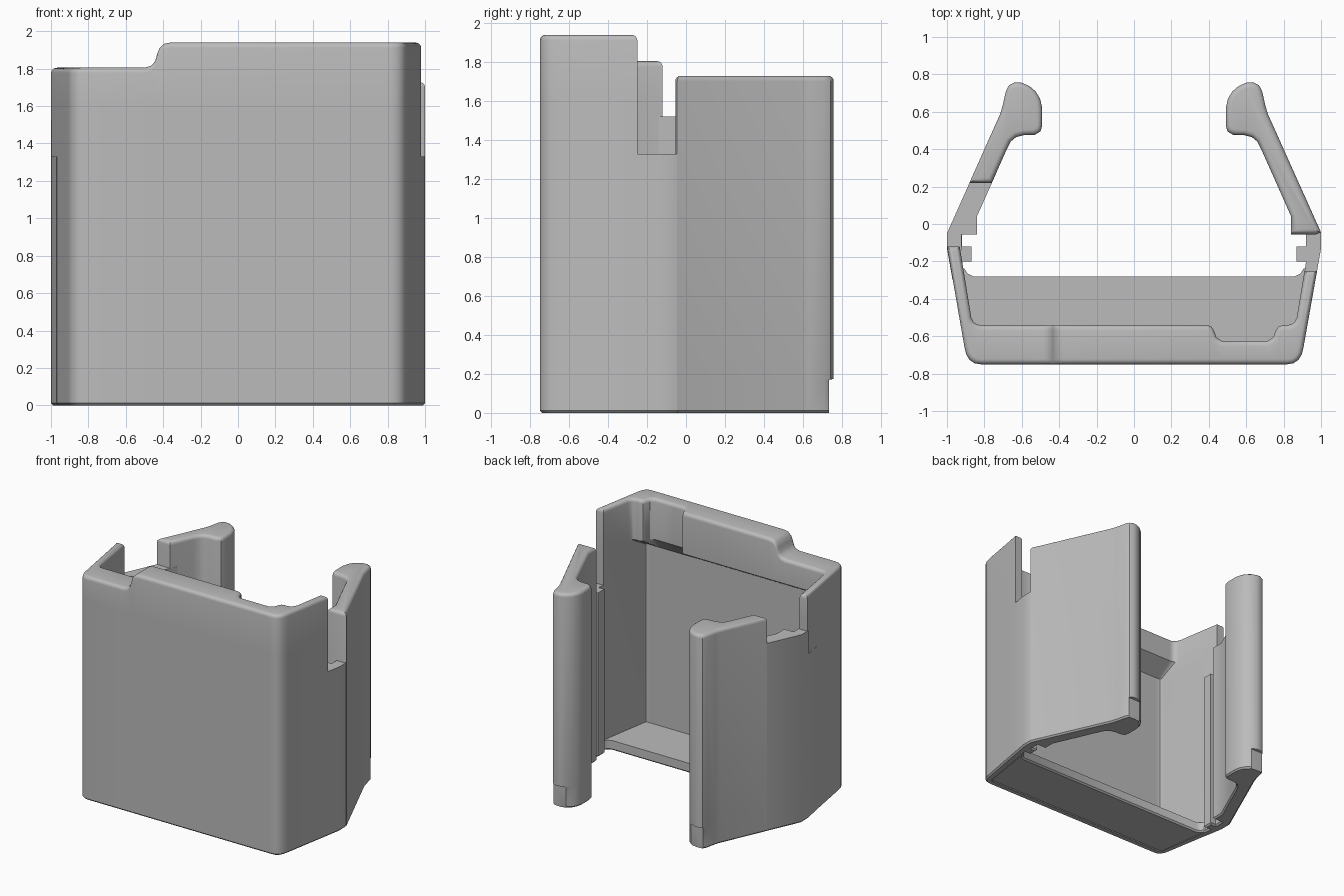
import bpy, bmesh, math
from mathutils import Vector

cube = bpy.data.objects.get("Cube")
if cube:
    bpy.data.objects.remove(cube, do_unlink=True)

grey = bpy.data.materials.new("plain grey")
grey.use_nodes = True
grey.diffuse_color = (0.5, 0.5, 0.5, 1)
grey.node_tree.nodes["Principled BSDF"].inputs["Base Color"].default_value = (0.5, 0.5, 0.5, 1)

ROUND = 0.028    # radius of the rounded top edges
CHAMFER = 0.012  # bevel round the underside


def inset(points, amount):
    """Move a closed outline inwards with mitred corners."""
    n = len(points)
    pts = [Vector(p) for p in points]
    area = sum(pts[i - 1].x * pts[i].y - pts[i].x * pts[i - 1].y for i in range(n))
    sign = 1 if area > 0 else -1
    result = []
    for i in range(n):
        a = (pts[i] - pts[i - 1]).normalized()
        b = (pts[(i + 1) % n] - pts[i]).normalized()
        na = Vector((-a.y, a.x)) * sign
        nb = Vector((-b.y, b.x)) * sign
        result.append(pts[i] + (na + nb) / max(1 + na.dot(nb), 0.5) * amount)
    return result


def round_steps():
    """Inset and depth below the top for each ring of a rounded edge."""
    for k in range(5):
        a = math.radians(22.5 * k)
        yield ROUND * (1 - math.cos(a)), ROUND * (1 - math.sin(a))


def loft(name, rings, strip=False):
    """Skin rings of 3D points; cap with one face or with a strip of quads."""
    bm = bmesh.new()
    loops = [[bm.verts.new(p) for p in ring] for ring in rings]
    n = len(loops[0])
    for low, high in zip(loops, loops[1:]):
        for i in range(n):
            j = (i + 1) % n
            bm.faces.new((low[i], low[j], high[j], high[i]))
    for cap in (loops[0], loops[-1]):
        if strip:
            for i in range(n // 2 - 1):
                bm.faces.new((cap[i], cap[i + 1], cap[n - 2 - i], cap[n - 1 - i]))
        else:
            bm.faces.new(cap)
    bmesh.ops.recalc_face_normals(bm, faces=bm.faces[:])
    mesh = bpy.data.meshes.new(name)
    bm.to_mesh(mesh)
    bm.free()
    mesh.materials.append(grey)
    obj = bpy.data.objects.new(name, mesh)
    bpy.context.collection.objects.link(obj)
    bpy.ops.object.select_all(action='DESELECT')
    obj.select_set(True)
    bpy.context.view_layer.objects.active = obj
    bpy.ops.object.shade_smooth_by_angle(angle=math.radians(35))
    return obj


def prism(name, outline, top, side=1, rounded=False, step=None):
    """Upright prism; step = (height, y limit) trims its foot at the back."""
    pts = [(x * side, y) for x, y in outline]
    layers = [(0, CHAMFER, step), (CHAMFER, 0, step)]
    if step:
        layers += [(step[0], 0, step), (step[0] + 0.004, 0, None)]
    if rounded:
        layers += [(top - d, o, None) for o, d in round_steps()]
    else:
        layers.append((top, 0, None))
    rings = []
    for z, off, trim in layers:
        rings.append([(p.x, min(p.y, trim[1]) if trim else p.y, z) for p in inset(pts, off)])
    return loft(name, rings)


# Front shell: outer point, inner point at the lip, inner point in the cavity
corner = [
    ((.907, -.655), (.87, -.5), (.845, -.655)),
    ((.898, -.695), (.857, -.525), (.842, -.678)),
    ((.88, -.726), (.84, -.537), (.838, -.687)),
    ((.852, -.745), (.82, -.54), (.828, -.69)),
    ((.82, -.75), (.805, -.54), (.8, -.69)),
]
lip = [(.795, -.54), (.77, -.55), (.755, -.575), (.745, -.605), (.715, -.625),
       (.47, -.625), (.44, -.605), (.43, -.575), (.415, -.55), (.39, -.54)]
ramp = [(-.36, 1.94), (-.395, 1.933), (-.42, 1.91), (-.433, 1.875),
        (-.443, 1.84), (-.465, 1.815), (-.5, 1.805)]

sections = [((.979, -.25), (.912, -.25), (.912, -.25))] + corner
sections += [((x, -.75), (x, y), (x, -.69)) for x, y in lip]
sections += [((x, -.75), (x, -.54), (x, -.69)) for x, z in ramp]
sections += [tuple((-x, y) for x, y in s) for s in reversed(corner)]
sections += [((-1, -.12), (-.932, -.12), (-.932, -.12))]

outer = [s[0] for s in sections]
lip_loop = outer + [s[1] for s in reversed(sections)]
cavity_loop = outer + [s[2] for s in reversed(sections)]


def rim_height(x):
    if x >= ramp[0][0]:
        return ramp[0][1]
    for (xa, za), (xb, zb) in zip(ramp, ramp[1:]):
        if x >= xb:
            return za + (zb - za) * (xa - x) / (xa - xb)
    return ramp[-1][1]


rings = []
for loop, z, off in ((cavity_loop, 0, CHAMFER), (cavity_loop, CHAMFER, 0),
                     (cavity_loop, 1.52, 0), (lip_loop, 1.61, 0)):
    rings.append([(p.x, p.y, z) for p in inset(loop, off)])
for off, depth in round_steps():
    rings.append([(p.x, p.y, rim_height(q[0]) - depth)
                  for p, q in zip(inset(lip_loop, off), lip_loop)])
loft("front_shell", rings, strip=True)

# Floor tray
half = [(.86, -.7), (.93, -.23), (.905, -.24), (.89, -.265), (.86, -.28)]
prism("floor", half + [(-x, y) for x, y in reversed(half)], 0.08)

# Side links with the inner guide ribs
link = [(.97, -.3), (1, -.13), (1, -.05), (.955, .05), (.9, .05), (.92, -.05),
        (.92, -.12), (.87, -.12), (.87, -.2), (.92, -.2), (.905, -.3)]
for side, label in ((1, "left"), (-1, "right")):
    prism(label + "_side_link", link, 1.33, side)

# Clip arms with thick rounded ends
grip = [(.715, .59), (.703, .63), (.685, .71), (.668, .742), (.635, .758),
        (.6, .755), (.56, .738), (.525, .708), (.502, .67), (.491, .62),
        (.491, .525), (.5, .495), (.53, .477), (.59, .475), (.63, .465),
        (.66, .44), (.68, .4)]
root = [(.84, .04), (.84, -.055), (.975, -.055), (1, -.045)]
prism("left_arm", grip + root, 1.73, 1, True, (0.17, 0.735))
prism("right_arm", grip + [(.76, .22), (.88, .22)], 1.73, -1, True, (0.17, 0.735))

# Lower root of the right arm
low_root = [(1, -.14), (1, -.05), (.85, .286), (.735, .275), (.84, .04),
            (.84, -.055), (.922, -.055), (.922, -.14)]
prism("right_arm_root", low_root, 1.52, -1)
